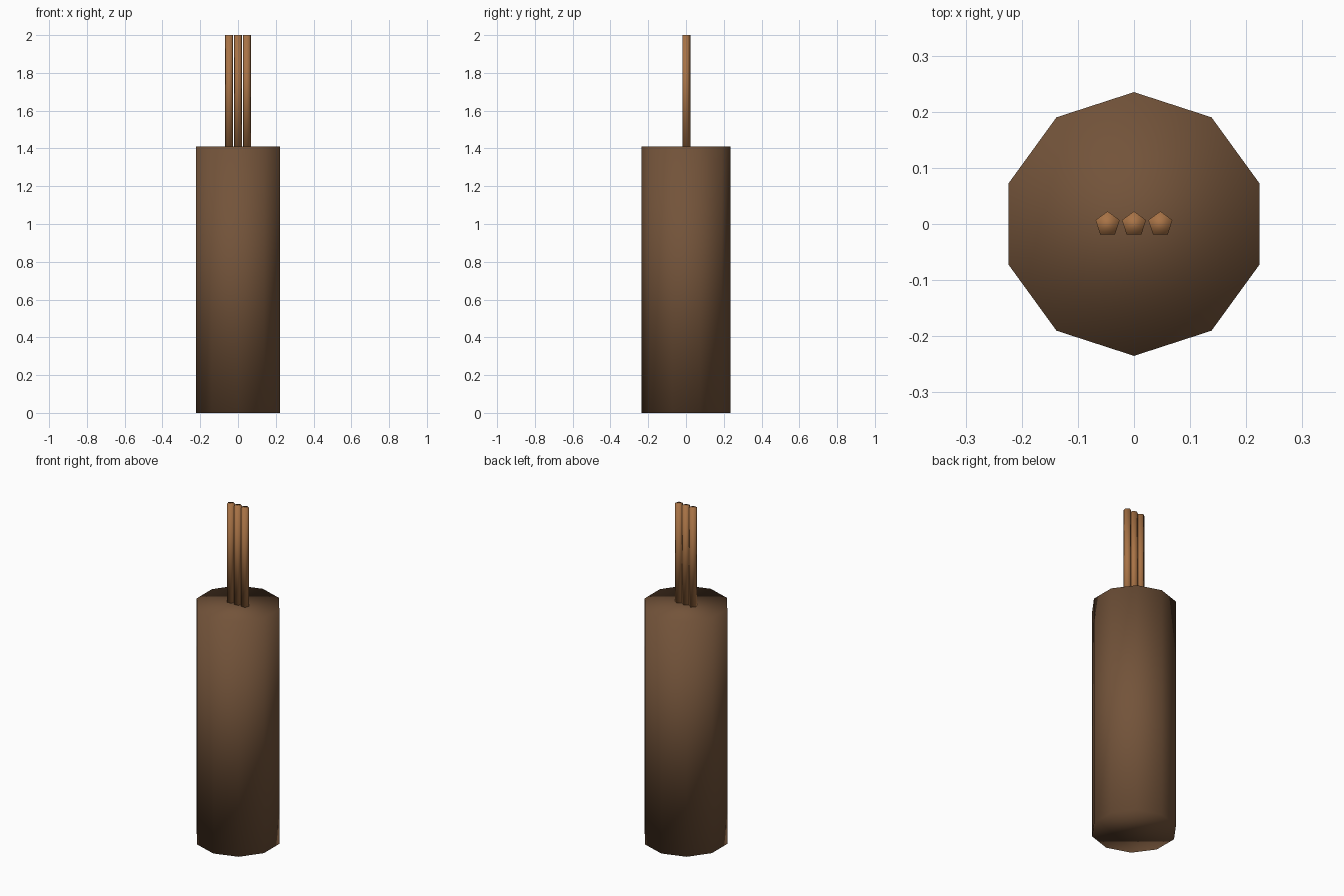
import bpy
import bmesh
from mathutils import Matrix

cube = bpy.data.objects.get("Cube")
if cube:
    bpy.data.objects.remove(cube, do_unlink=True)


def material(name, colour):
    mat = bpy.data.materials.new(name)
    mat.use_nodes = True
    mat.diffuse_color = colour
    mat.node_tree.nodes["Principled BSDF"].inputs["Base Color"].default_value = colour
    return mat


def prism(name, sides, radius, x, bottom, top, mat):
    """Upright capped prism with one corner facing the back, smooth all over."""
    bm = bmesh.new()
    bmesh.ops.create_cone(bm, cap_ends=True, segments=sides, radius1=radius,
                          radius2=radius, depth=top - bottom,
                          matrix=Matrix.Translation((x, 0, (bottom + top) / 2)))
    for face in bm.faces:
        face.smooth = True
    mesh = bpy.data.meshes.new(name)
    bm.to_mesh(mesh)
    bm.free()
    mesh.materials.append(mat)
    obj = bpy.data.objects.new(name, mesh)
    bpy.context.collection.objects.link(obj)
    return obj


dark_brown = material("dark brown", (0.171, 0.087, 0.042, 1))
light_brown = material("light brown", (0.392, 0.171, 0.061, 1))

BODY_TOP = 1.41

# Ten-sided body
prism("body", 10, 0.235, 0, 0, BODY_TOP, dark_brown)

# Row of three thin five-sided rods standing on the body
for label, x in (("right", -0.047), ("middle", 0), ("left", 0.047)):
    prism(label + "_rod", 5, 0.0226, x, BODY_TOP, 2, light_brown)
